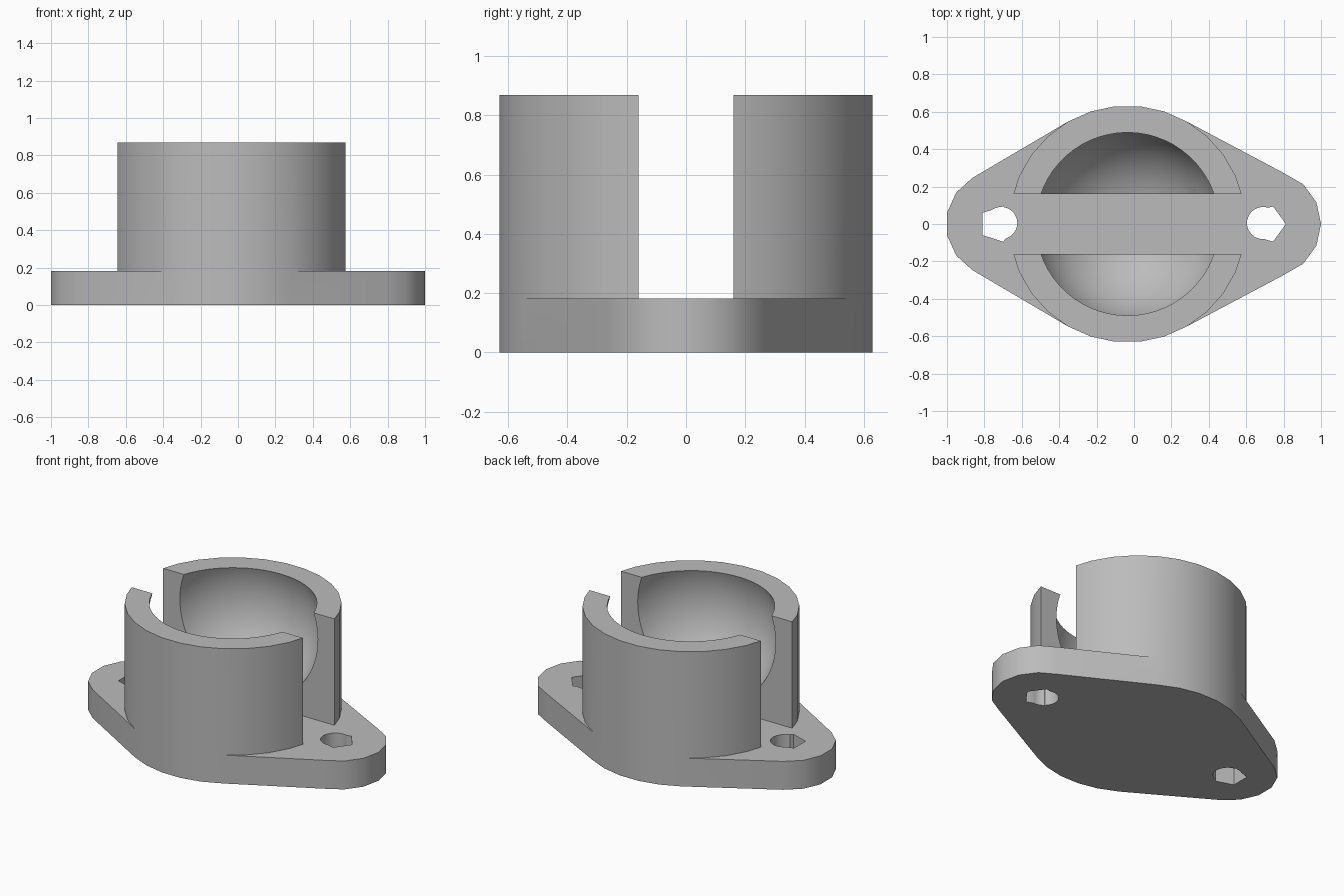
import bpy, bmesh
from math import cos, sin, tau, radians
from mathutils import Vector
from mathutils.geometry import convex_hull_2d

if "Cube" in bpy.data.objects:
    bpy.data.objects.remove(bpy.data.objects["Cube"], do_unlink=True)

BASE_TOP, TOP = 0.183, 0.868        # flange top, socket rim
CX = -0.035                         # socket axis
SLOT = 0.16                         # half width of the slot

grey = bpy.data.materials.new("plain grey")
grey.use_nodes = True
GREY = (0.5, 0.5, 0.5, 1)
grey.diffuse_color = GREY
grey.node_tree.nodes["Principled BSDF"].inputs["Base Color"].default_value = GREY


def ring(x, y, r, n):
    return [Vector((x + r * cos(tau * i / n), y + r * sin(tau * i / n))) for i in range(n)]


def to_object(name, bm):
    bmesh.ops.recalc_face_normals(bm, faces=bm.faces)
    mesh = bpy.data.meshes.new(name)
    bm.to_mesh(mesh)
    bm.free()
    mesh.materials.append(grey)
    obj = bpy.data.objects.new(name, mesh)
    bpy.context.collection.objects.link(obj)
    return obj


def prism(name, outline, z0, z1):
    bm = bmesh.new()
    face = bm.faces.new([bm.verts.new((p.x, p.y, z0)) for p in outline])
    top = bmesh.ops.extrude_face_region(bm, geom=[face], use_keep_orig=True)["geom"]
    bmesh.ops.translate(bm, vec=(0, 0, z1 - z0),
                        verts=[v for v in top if isinstance(v, bmesh.types.BMVert)])
    return to_object(name, bm)


def combine(target, other, operation):
    mod = target.modifiers.new(operation, "BOOLEAN")
    mod.operation, mod.object, mod.solver = operation, other, "EXACT"
    bpy.context.view_layer.objects.active = target
    bpy.ops.object.modifier_apply(modifier=mod.name)
    bpy.data.objects.remove(other, do_unlink=True)


# Flange: hull around the socket circle and two lug circles
wall = ring(CX, 0, 0.633, 30)
points = wall + ring(0.715, 0, 0.285, 15) + ring(-0.721, 0, 0.285, 15)
holder = prism("socket_mount", [points[i] for i in convex_hull_2d(points)], 0, BASE_TOP)

# Screw holes: a round hole merged with a five-sided one
for px, rx in ((0.712, 0.69), (-0.73, -0.71)):
    combine(holder, prism("screw_hole", ring(px, 0, 0.1, 5), -0.1, 0.4), "DIFFERENCE")
    combine(holder, prism("round_hole", ring(rx, 0.005, 0.086, 32), -0.1, 0.4), "DIFFERENCE")

# Socket wall with a ball cavity and a straight slot
socket = prism("socket_wall", wall, BASE_TOP, TOP)
bm = bmesh.new()
bmesh.ops.create_uvsphere(bm, u_segments=60, v_segments=40, radius=0.517)
bmesh.ops.translate(bm, verts=bm.verts, vec=(CX, 0, 0.702))
combine(socket, to_object("ball_cavity", bm), "DIFFERENCE")
corners = [Vector((x, y)) for x, y in ((-1, -SLOT), (1, -SLOT), (1, SLOT), (-1, SLOT))]
combine(socket, prism("slot", corners, 0.1, 1), "DIFFERENCE")
combine(holder, socket, "UNION")

# Smooth curved faces, sharp edges kept
bpy.ops.object.select_all(action="DESELECT")
holder.select_set(True)
bpy.context.view_layer.objects.active = holder
bpy.ops.object.shade_smooth_by_angle(angle=radians(30))
